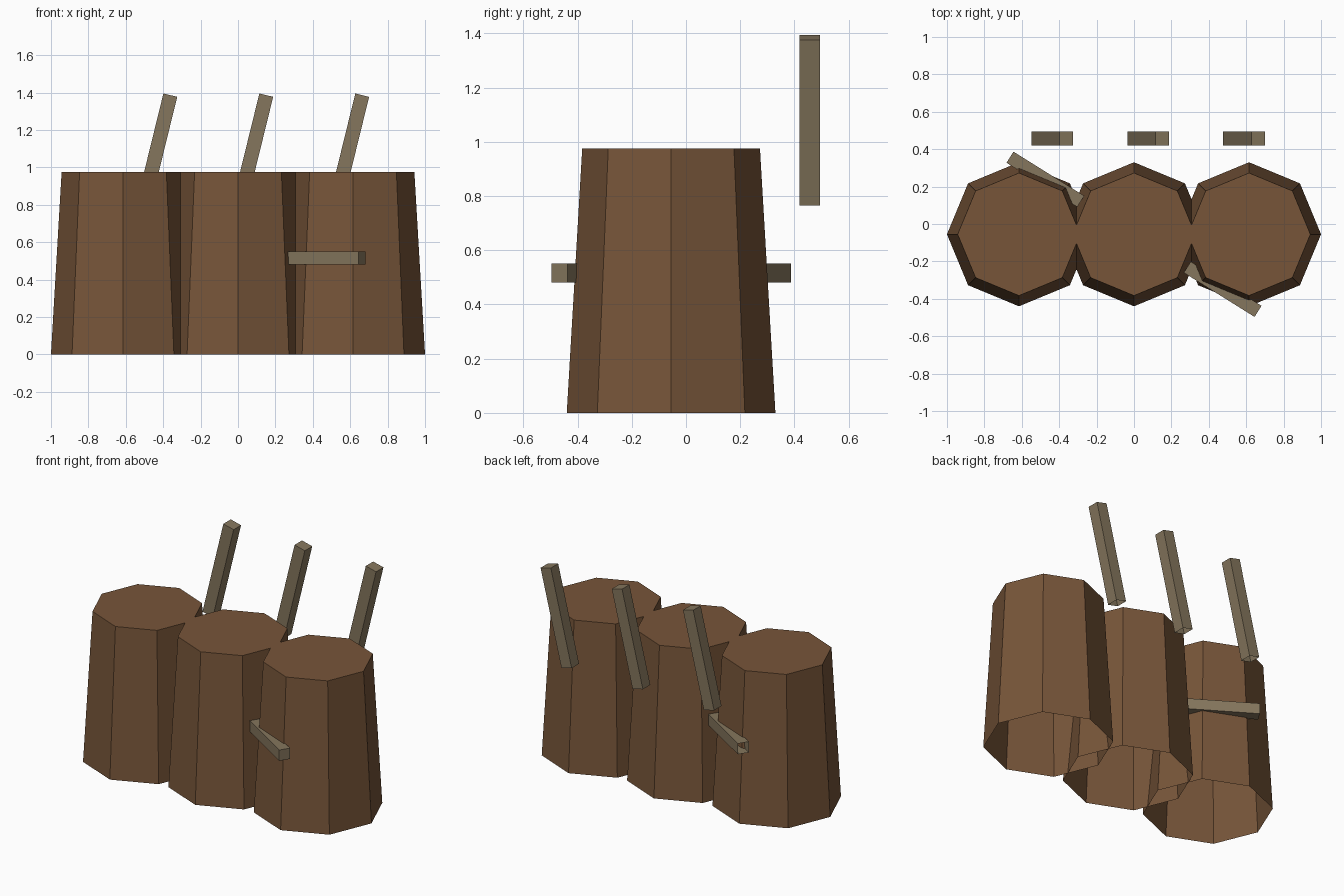
import bpy, bmesh, math
from mathutils import Matrix

if "Cube" in bpy.data.objects:
    bpy.data.objects.remove(bpy.data.objects["Cube"])


def material(name, rgb):
    """Flat material from sRGB 0-255 values."""
    m = bpy.data.materials.new(name)
    lin = [((c / 255 + 0.055) / 1.055) ** 2.4 for c in rgb]
    m.diffuse_color = (*lin, 1.0)
    m.use_nodes = True
    m.node_tree.nodes["Principled BSDF"].inputs["Base Color"].default_value = m.diffuse_color
    return m


bark = material("brown_bark", (119, 85, 57))
twig = material("grey_brown_wood", (133, 118, 93))


def open_prism(name, mat, sides, r_base, r_top, length, matrix, turn=0.0):
    """Prism standing on its open base: side walls and a top cap only."""
    bm = bmesh.new()
    rings = []
    for r, z in ((r_base, 0), (r_top, length)):
        angles = [turn + 2 * math.pi * i / sides for i in range(sides)]
        rings.append([bm.verts.new((r * math.cos(a), r * math.sin(a), z)) for a in angles])
    low, high = rings
    for i in range(sides):
        j = (i + 1) % sides
        bm.faces.new((low[i], low[j], high[j], high[i]))
    bm.faces.new(high)
    mesh = bpy.data.meshes.new(name)
    bm.to_mesh(mesh)
    bm.free()
    mesh.materials.append(mat)
    ob = bpy.data.objects.new(name, mesh)
    ob.matrix_world = matrix
    bpy.context.collection.objects.link(ob)
    return ob


def stick(name, width, length, centre, rotation):
    """Square stick centred on a point, running along its rotated z axis."""
    m = Matrix.Translation(centre) @ rotation @ Matrix.Translation((0, 0, -length / 2))
    r = width / math.sqrt(2)
    return open_prism(name, twig, 4, r, r, length, m, math.pi / 4)


# Three tapered octagonal stumps in a row
for i in (-1, 0, 1):
    open_prism(f"stump_{i + 2}", bark, 8, 0.385, 0.328, 0.975,
               Matrix.Translation((0.615 * i, -0.055, 0)))

# Three leaning sticks behind the stumps
for i in (-1, 0, 1):
    stick(f"leaning_stick_{i + 2}", 0.076, 0.63, (0.076 + 0.513 * i, 0.457, 1.08),
          Matrix.Rotation(math.radians(13.8), 4, 'Y'))

# Two level branches, one at the front and one at the back
level = Matrix.Rotation(math.radians(-32), 4, 'Z') @ Matrix.Rotation(math.pi / 2, 4, 'Y')
for name, s in (("front_branch", 1), ("back_branch", -1)):
    stick(name, 0.07, 0.446, (0.474 * s, -0.055 - 0.294 * s, 0.516), level)
